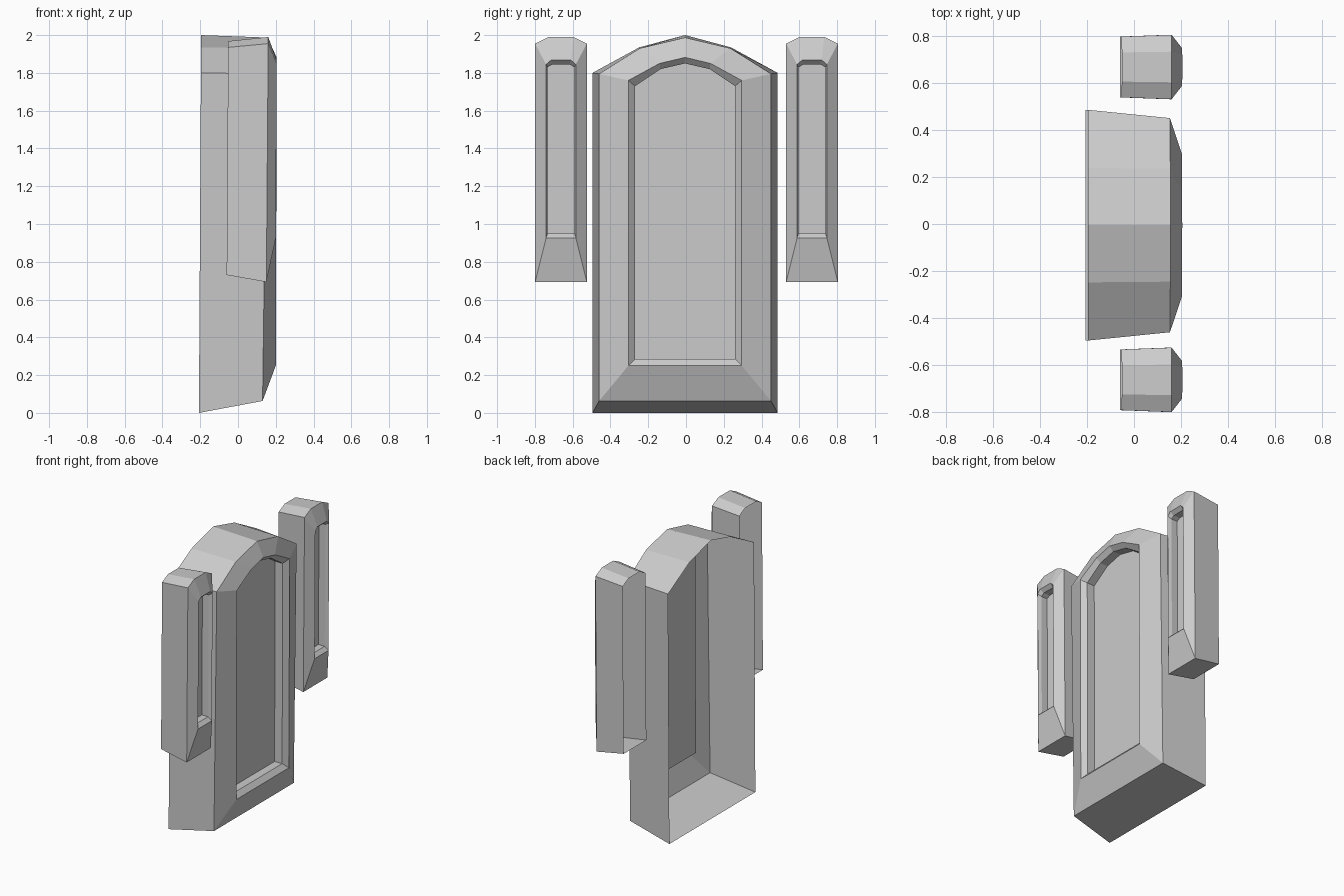
import bpy
import bmesh

cube = bpy.data.objects.get("Cube")
if cube:
    bpy.data.objects.remove(cube)

stone = bpy.data.materials.new("grey stone")
stone.use_nodes = True
stone.diffuse_color = (0.6, 0.6, 0.6, 1)
stone.node_tree.nodes["Principled BSDF"].inputs["Base Color"].default_value = (0.6, 0.6, 0.6, 1)


def mirrored_ring(half):
    """Close a half outline (bottom to top) into a full one, sharing any centre point."""
    right = [(y, z) for y, z in half]
    left = [(-y, z) for y, z in reversed(half) if y > 0]
    return right + left


def window_shell(name, centre_y, rings):
    """Bridge outlines from the open back to the recessed pane.
    Each ring is (x at bottom, x at top, half outline)."""
    bm = bmesh.new()
    loops = []
    for x_low, x_high, half in rings:
        z_low, z_high = half[0][1], half[-1][1]
        loop = []
        for y, z in mirrored_ring(half):
            x = x_low + (x_high - x_low) * (z - z_low) / (z_high - z_low)
            loop.append(bm.verts.new((x, centre_y + y, z)))
        loops.append(loop)
    for back, front in zip(loops, loops[1:]):
        for i in range(len(back)):
            j = (i + 1) % len(back)
            bm.faces.new((back[i], back[j], front[j], front[i]))
    bm.faces.new(loops[-1])
    mesh = bpy.data.meshes.new(name)
    bm.to_mesh(mesh)
    bm.free()
    mesh.materials.append(stone)
    obj = bpy.data.objects.new(name, mesh)
    bpy.context.collection.objects.link(obj)
    return obj


# Tall central window: back edge, front edge, rim, bevel, pane
main_pane = [(0.265, 0.285), (0.265, 1.73), (0.13, 1.82), (0, 1.85)]
window_shell("central_window", -0.005, [
    (-0.207, -0.195, [(0.49, 0), (0.49, 1.8), (0.243, 1.935), (0, 2)]),
    (0.13, 0.155, [(0.455, 0.063), (0.455, 1.795), (0.24, 1.93), (0, 1.987)]),
    (0.2, 0.205, [(0.3, 0.25), (0.3, 1.76), (0.135, 1.85), (0, 1.882)]),
    (0.17, 0.175, main_pane),
    (0.11, 0.115, main_pane),
])

# Narrow flanking windows
side_pane = [(0.071, 0.95), (0.071, 1.83), (0.045, 1.845)]
for name, y in (("left_side_window", 0.667), ("right_side_window", -0.662)):
    window_shell(name, y, [
        (-0.06, -0.052, [(0.129, 0.73), (0.129, 1.935), (0.062, 1.968)]),
        (0.15, 0.16, [(0.137, 0.693), (0.137, 1.955), (0.065, 1.99)]),
        (0.2, 0.205, [(0.079, 0.925), (0.079, 1.845), (0.052, 1.868)]),
        (0.175, 0.18, side_pane),
        (0.125, 0.13, side_pane),
    ])
